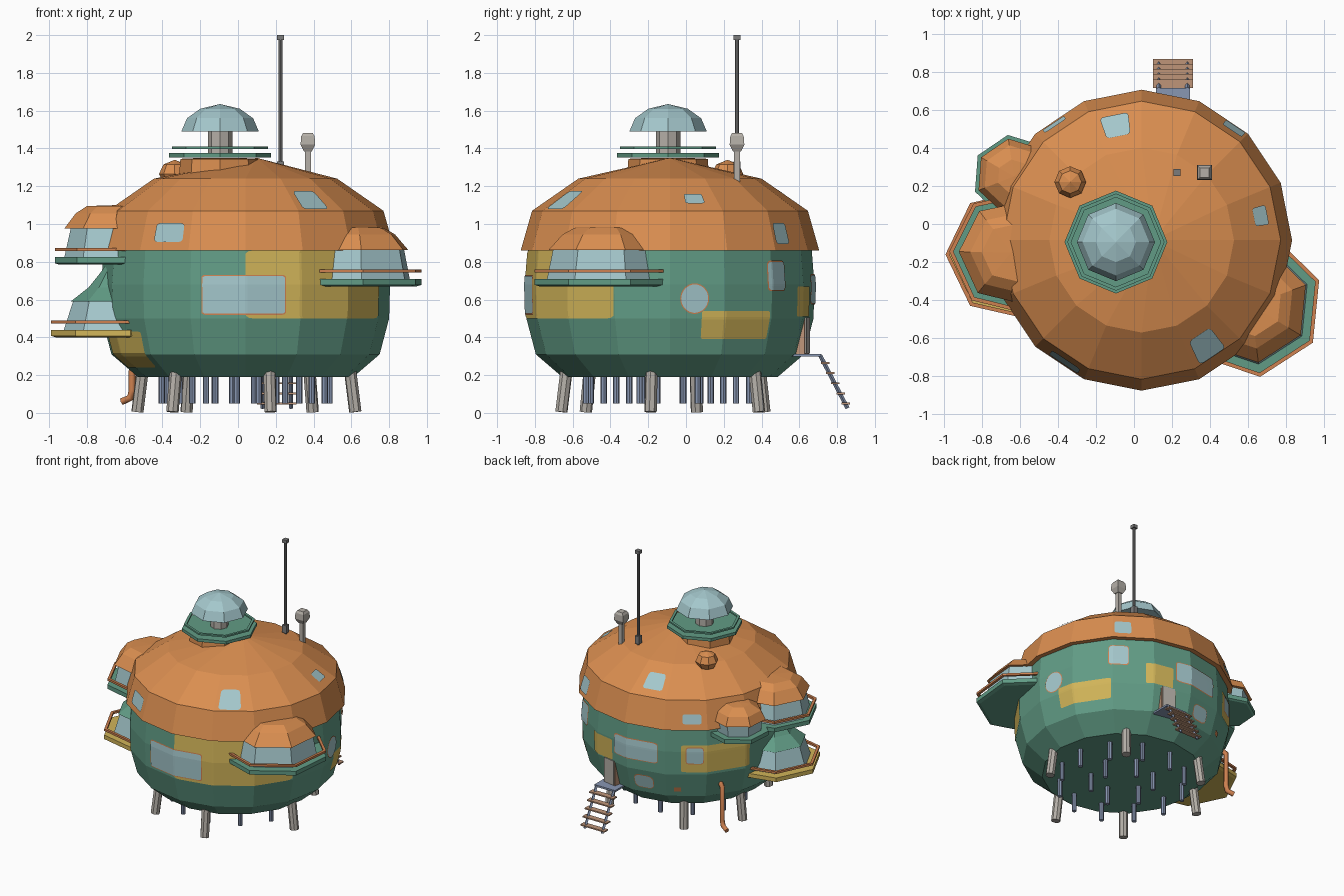
import bpy, bmesh, math
from mathutils import Vector, Matrix

if "Cube" in bpy.data.objects:
    bpy.data.objects.remove(bpy.data.objects["Cube"])

def mat(name, r, g, b):
    m = bpy.data.materials.new(name)
    m.diffuse_color = (r, g, b, 1)
    m.use_nodes = True
    m.node_tree.nodes["Principled BSDF"].inputs["Base Color"].default_value = m.diffuse_color
    return m

ORANGE = mat("orange_shell", .70, .27, .08)
RUST = mat("rust_trim", .62, .22, .08)
GREEN = mat("sea_green", .12, .33, .235)
YELLOW = mat("mustard", .64, .46, .10)
GLASS = mat("pale_glass", .37, .57, .60)
GREY = mat("warm_grey", .46, .43, .39)
BROWN = mat("wood_brown", .52, .30, .19)
BLUE = mat("steel_blue", .25, .31, .45)
DARK = mat("dark_grey", .20, .20, .20)

def finish(name, bm, m, normals=True):
    if normals:
        bmesh.ops.recalc_face_normals(bm, faces=bm.faces)
    me = bpy.data.meshes.new(name)
    bm.to_mesh(me)
    bm.free()
    me.materials.append(m)
    ob = bpy.data.objects.new(name, me)
    bpy.context.collection.objects.link(ob)
    return ob

def lathe(name, c, prof, n, phase, m, closed=False, apex=(0, 0)):
    """Revolve (radius, z) points into an n-sided flat faced solid."""
    bm = bmesh.new()
    rings = []
    for r, z in prof:
        if r == 0:
            rings.append([bm.verts.new((c[0] + apex[0], c[1] + apex[1], z))] * n)
        else:
            rings.append([bm.verts.new((c[0] + r * math.cos(t), c[1] + r * math.sin(t), z))
                          for t in (math.radians(phase) + math.tau * i / n for i in range(n))])
    pairs = list(zip(rings, rings[1:]))
    if closed:
        pairs.append((rings[-1], rings[0]))
    for a, b in pairs:
        for i in range(n):
            j = (i + 1) % n
            bm.faces.new(list(dict.fromkeys((a[i], a[j], b[j], b[i]))))
    if not closed:
        for ring in (rings[0], rings[-1]):
            if len(set(ring)) > 1:
                bm.faces.new(ring)
    return finish(name, bm, m)

def box(name, c, s, m, rot=0):
    bm = bmesh.new()
    bmesh.ops.create_cube(bm, size=1)
    bmesh.ops.transform(bm, verts=bm.verts, matrix=Matrix.Translation(c)
                        @ Matrix.Rotation(math.radians(rot), 4, 'Z') @ Matrix.Diagonal((*s, 1)))
    return finish(name, bm, m)

def rod(name, p, q, r, m, n=8):
    p, q = Vector(p), Vector(q)
    bm = bmesh.new()
    bmesh.ops.create_cone(bm, cap_ends=True, segments=n, radius1=r, radius2=r, depth=(q - p).length)
    turn = (q - p).to_track_quat('Z', 'Y').to_matrix().to_4x4()
    bmesh.ops.transform(bm, verts=bm.verts, matrix=Matrix.Translation((p + q) / 2) @ turn)
    return finish(name, bm, m)

# Main hull and roof
CX, CY = .04, -.085
HULL = [(.57, .19), (.71, .31), (.76, .50), (.765, .68), (.75, .87)]
ROOF = [(.79, .86), (.73, 1.07), (.485, 1.24), (.0, 1.35)]
lathe("hull", (CX, CY), HULL, 16, 0, GREEN)
lathe("main_roof", (CX, CY), [(.74, .862)] + ROOF, 16, 0, ORANGE, apex=(.06, 0))

def surface(a, z, prof, d, k):
    """Point on a faceted 16-sided wall, lifted by d."""
    for (r0, z0), (r1, z1) in zip(prof, prof[1:]):
        if z <= z1:
            break
    r = r0 + (r1 - r0) * (z - z0) / (z1 - z0)
    r *= math.cos(math.pi / 16) / math.cos(math.radians(a % 22.5 - 11.25))
    t = math.radians(a)
    return (CX + (r + d) * math.cos(t), CY + (r + d) * math.sin(t), z + k * d)

def patch(name, a0, a1, z0, z1, m, prof=HULL, d=.005, corner=.1, k=0):
    """Thin plate following the wall; corner=1 gives a round plate."""
    bm = bmesh.new()
    n, rows = max(14, int(a1 - a0)), 16
    am, ah, zm, zh = (a0 + a1) / 2, (a1 - a0) / 2, (z0 + z1) / 2, (z1 - z0) / 2
    grid = []
    for j in range(rows + 1):
        v = -math.cos(math.pi * j / rows)
        edge = max(0, (abs(v) - (1 - corner)) / corner)
        w = 1 - corner + corner * math.sqrt(max(.004, 1 - edge * edge))
        grid.append([bm.verts.new(surface(am + ah * w * (2 * i / n - 1), zm + zh * v, prof, d, k))
                     for i in range(n + 1)])
    for p, q in zip(grid, grid[1:]):
        for i in range(n):
            bm.faces.new((p[i], p[i + 1], q[i + 1], q[i]))
    finish(name, bm, m, False)

# Painted hull panels
for i, p in enumerate([(270, 337, .50, .86), (13, 44, .39, .54), (63, 79, .51, .67),
                       (121, 160, .52, .73), (185, 221, .24, .43)]):
    patch("mustard_panel_%d" % i, *p, YELLOW, d=.004)
patch("small_hatch", 117, 121, .35, .385, RUST)
# Hull windows with trim
for i, (a0, a1, z0, z1, c) in enumerate([(252.5, 286, .525, .725, .1), (4.5, 15.5, .53, .68, 1),
                                         (43, 53.5, .65, .80, .3), (81, 108, .58, .73, .2),
                                         (94, 105, .355, .455, .6), (124, 133, .59, .71, .3)]):
    patch("window_trim_%d" % i, a0 - .4, a1 + .4, z0 - .006, z1 + .006, RUST, d=.006, corner=c)
    patch("window_%d" % i, a0, a1, z0, z1, GLASS, d=.008, corner=c)
# Skylights
for i, p in enumerate([(231, 244.5, .90, 1.0), (295, 308, 1.075, 1.17), (7, 16, 1.105, 1.155),
                       (46, 55, .89, 1.0), (96, 109, 1.105, 1.185), (122, 132, .90, .97)]):
    patch("skylight_%d" % i, *p, GLASS, ROOF, .006, .3, .8)

# Side pods: slab, glass drum, roof and railing, seven sided
def pod(name, c, ph, z, R, slab_m, glass, roof, roof_m, rail=True):
    lathe(name + "_deck", c, [(R * .93, z), (R, z + .008), (R, z + .04), (R * .9, z + .04)], 7, ph, slab_m)
    lathe(name + "_glass", c, glass, 7, ph, GLASS)
    lathe(name + "_roof", c, roof, 7, ph, roof_m)
    if rail:
        r0, h = R - .022, z + .072
        lathe(name + "_rail", c, [(r0, h), (R, h), (R, h + .016), (r0, h + .016)], 7, ph, RUST, True)

pod("right_pod", (.615, -.425), 20, .67, .38, GREEN, [(.315, .70), (.28, .87)],
    [(.25, .862), (.305, .862), (.23, .945), (.165, .98), (0, .985)], ORANGE)
pod("upper_left_pod", (-.645, -.15), 179, .785, .325, GREEN, [(.275, .82), (.24, .98)],
    [(.22, .975), (.275, .975), (.215, .1055 + .95), (.155, 1.095), (0, 1.10)], ORANGE)
pod("lower_left_pod", (-.645, -.16), 180, .40, .345, YELLOW, [(.28, .43), (.225, .60)],
    [(.2, .59), (.24, .59), (.145, .665), (.085, .74), (.05, .79)], GREEN)
pod("back_left_pod", (-.63, .25), 150, .785, .22, GREEN, [(.165, .82), (.175, .92)],
    [(.15, .915), (.2, .915), (.165, .98), (.09, 1.025), (0, 1.03)], ORANGE, False)

# Lookout cupola on the roof
C = (-.095, -.095)
lathe("cupola_base", C, [(.22, 1.22), (.21, 1.345), (.1, 1.35)], 8, 0, ORANGE)
lathe("cupola_deck", C, [(.27, 1.352), (.27, 1.375)], 8, 0, GREEN)
lathe("cupola_rail", C, [(.235, 1.398), (.255, 1.398), (.255, 1.41), (.235, 1.41)], 8, 0, GREEN, True)
lathe("cupola_column", C, [(.065, 1.37), (.065, 1.50)], 8, 0, GREY)
lathe("cupola_dome", C, [(.205, 1.49), (.175, 1.56), (.105, 1.61), (0, 1.635)], 8, 0, GLASS)

# Roof vent, mast and lamp post
lathe("roof_vent", (-.335, .22), [(.06, 1.22), (.083, 1.265), (.06, 1.315), (0, 1.34)], 8, 0, ORANGE)
rod("mast", (.225, .27, 1.26), (.225, .27, 1.98), .011, DARK)
box("mast_base", (.225, .27, 1.30), (.036, .036, .06), DARK)
box("mast_tip", (.225, .27, 1.987), (.036, .036, .026), DARK)
lathe("lamp_post", (.37, .27), [(.022, 1.2), (.022, 1.40)], 4, 45, GREY)
lathe("lamp_head", (.37, .27), [(.03, 1.385), (.055, 1.42), (.05, 1.465), (.035, 1.483)], 4, 45, GREY)

# Splayed legs and small piles under the hull
for i, a in enumerate((-10, 53, 122, 166, 229, 283)):
    t = math.radians(a)
    rod("leg_%d" % i, (CX + .56 * math.cos(t), CY + .56 * math.sin(t), .24),
        (CX + .59 * math.cos(t), CY + .59 * math.sin(t), .005), .033, GREY)
for r, n in ((.22, 6), (.45, 12)):
    for i in range(n):
        t = math.tau * (i + .3) / n
        x, y = CX + r * math.cos(t), CY + r * math.sin(t)
        rod("pile", (x, y, .05), (x, y, .2), .017, BLUE)

# Drain pipe, bent at the foot
path = [(-.52, .33, .42), (-.56, .35, .38), (-.56, .35, .12), (-.57, .353, .08), (-.615, .37, .06)]
cu = bpy.data.curves.new("drain_pipe", 'CURVE')
cu.dimensions = '3D'
cu.bevel_depth, cu.bevel_resolution, cu.use_fill_caps = .019, 1, True
sp = cu.splines.new('POLY')
sp.points.add(len(path) - 1)
for pt, co in zip(sp.points, path):
    pt.co = (*co, 1)
cu.materials.append(RUST)
bpy.context.collection.objects.link(bpy.data.objects.new("drain_pipe", cu))

# Back door, landing and stairs
box("door_frame", (.21, .605, .41), (.115, .07, .20), BROWN, -11)
box("door", (.211, .61, .41), (.10, .075, .19), GREY, -11)
box("landing", (.205, .63, .305), (.18, .17, .014), BLUE)
for x in (.13, .28):
    rod("stair_stringer", (x, .71, .305), (x, .855, .025), .011, BLUE, 4)
for i in range(5):
    box("tread_%d" % i, (.205, .737 + i * .027, .265 - i * .054), (.21, .045, .01), BROWN)
